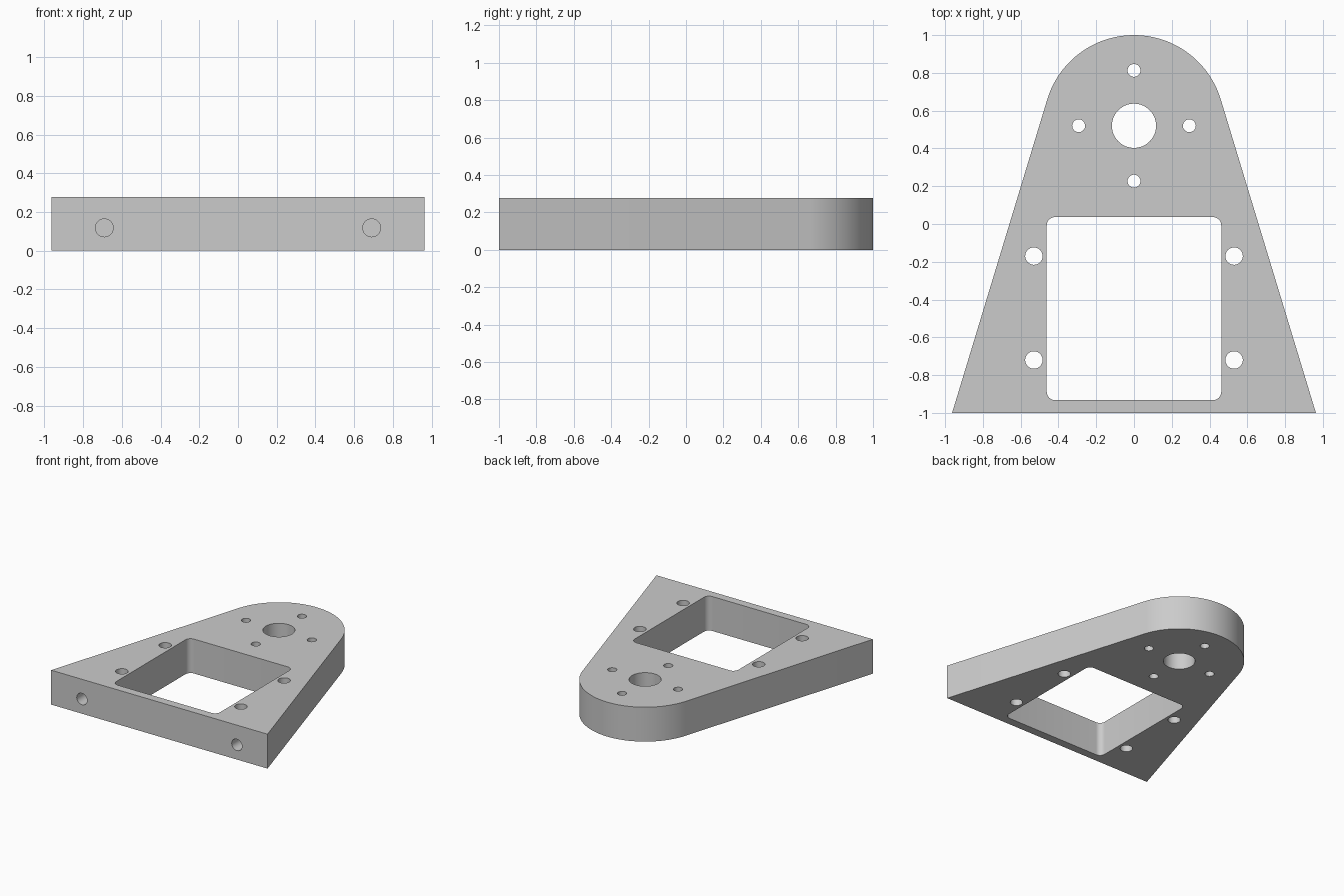
import bpy, bmesh
from math import pi, sin, cos, atan2, acos, hypot
from mathutils import Vector

if "Cube" in bpy.data.objects:
    bpy.data.objects.remove(bpy.data.objects["Cube"], do_unlink=True)

HEIGHT = 0.277
HALF_WIDTH = 0.963
NOSE_Y, NOSE_R = 0.52, 0.48

grey = bpy.data.materials.new("plain grey")
grey.use_nodes = True
colour = (0.6, 0.6, 0.6, 1)
grey.diffuse_color = colour
grey.node_tree.nodes["Principled BSDF"].inputs["Base Color"].default_value = colour


def arc(cx, cy, r, start, end, steps):
    angles = [start + (end - start) * i / steps for i in range(steps + 1)]
    return [(cx + r * cos(a), cy + r * sin(a)) for a in angles]


def circle(cx, cy, r, steps=48):
    return arc(cx, cy, r, 0, 2 * pi, steps)[:-1]


def prism(name, outline, low, high, along_y=False):
    """Extrude a closed outline up z, or along y when the outline is in x and z."""
    bm = bmesh.new()
    place = (lambda u, v: (u, low, v)) if along_y else (lambda u, v: (u, v, low))
    face = bm.faces.new([bm.verts.new(place(u, v)) for u, v in outline])
    ext = bmesh.ops.extrude_face_region(bm, geom=[face])
    move = Vector((0, high - low, 0)) if along_y else Vector((0, 0, high - low))
    bmesh.ops.translate(bm, vec=move,
                        verts=[g for g in ext["geom"] if isinstance(g, bmesh.types.BMVert)])
    bmesh.ops.recalc_face_normals(bm, faces=bm.faces)
    mesh = bpy.data.meshes.new(name)
    bm.to_mesh(mesh)
    bm.free()
    obj = bpy.data.objects.new(name, mesh)
    mesh.materials.append(grey)
    bpy.context.collection.objects.link(obj)
    return obj


# Tapered plate: straight sides run tangent into the round nose
dx, dy = HALF_WIDTH, -1 - NOSE_Y
tangent = atan2(dy, dx) + acos(NOSE_R / hypot(dx, dy))
outline = [(-HALF_WIDTH, -1), (HALF_WIDTH, -1)]
outline += arc(0, NOSE_Y, NOSE_R, tangent, pi - tangent, 64)
plate = prism("mounting_plate", outline, 0, HEIGHT)

cutters = []


def cut(name, shape):
    cutters.append(prism(name, shape, -0.1, HEIGHT + 0.1))


# Rectangular window with rounded corners
r, x, front, back = 0.045, 0.462, -0.933, 0.037
corners = [(x - r, back - r), (r - x, back - r), (r - x, front + r), (x - r, front + r)]
window = []
for i, (cx, cy) in enumerate(corners):
    window += arc(cx, cy, r, i * pi / 2, (i + 1) * pi / 2, 8)
cut("window_cutter", window)

# Shaft hole with four small screw holes around it
cut("shaft_cutter", circle(0, NOSE_Y, 0.117, 64))
for i in range(4):
    a = i * pi / 2
    cut("screw_cutter", circle(0.293 * cos(a), NOSE_Y + 0.293 * sin(a), 0.034))

# Vertical bolt holes beside the window, and blind holes in the front edge
for side in (-1, 1):
    for y in (-0.72, -0.17):
        cut("bolt_cutter", circle(side * 0.53, y, 0.046))
    cutters.append(prism("front_hole_cutter", circle(side * 0.69, 0.118, 0.046),
                         -1.1, -0.6, along_y=True))

# Apply the cuts, then drop the cutters
for cutter in cutters:
    mod = plate.modifiers.new(cutter.name, "BOOLEAN")
    mod.operation = "DIFFERENCE"
    mod.solver = "EXACT"
    mod.object = cutter
    cutter.hide_render = True

bpy.ops.object.select_all(action="DESELECT")
plate.select_set(True)
bpy.context.view_layer.objects.active = plate
for mod in list(plate.modifiers):
    bpy.ops.object.modifier_apply(modifier=mod.name)
for cutter in cutters:
    bpy.data.objects.remove(cutter, do_unlink=True)
bpy.ops.object.shade_smooth_by_angle(angle=pi / 6)
